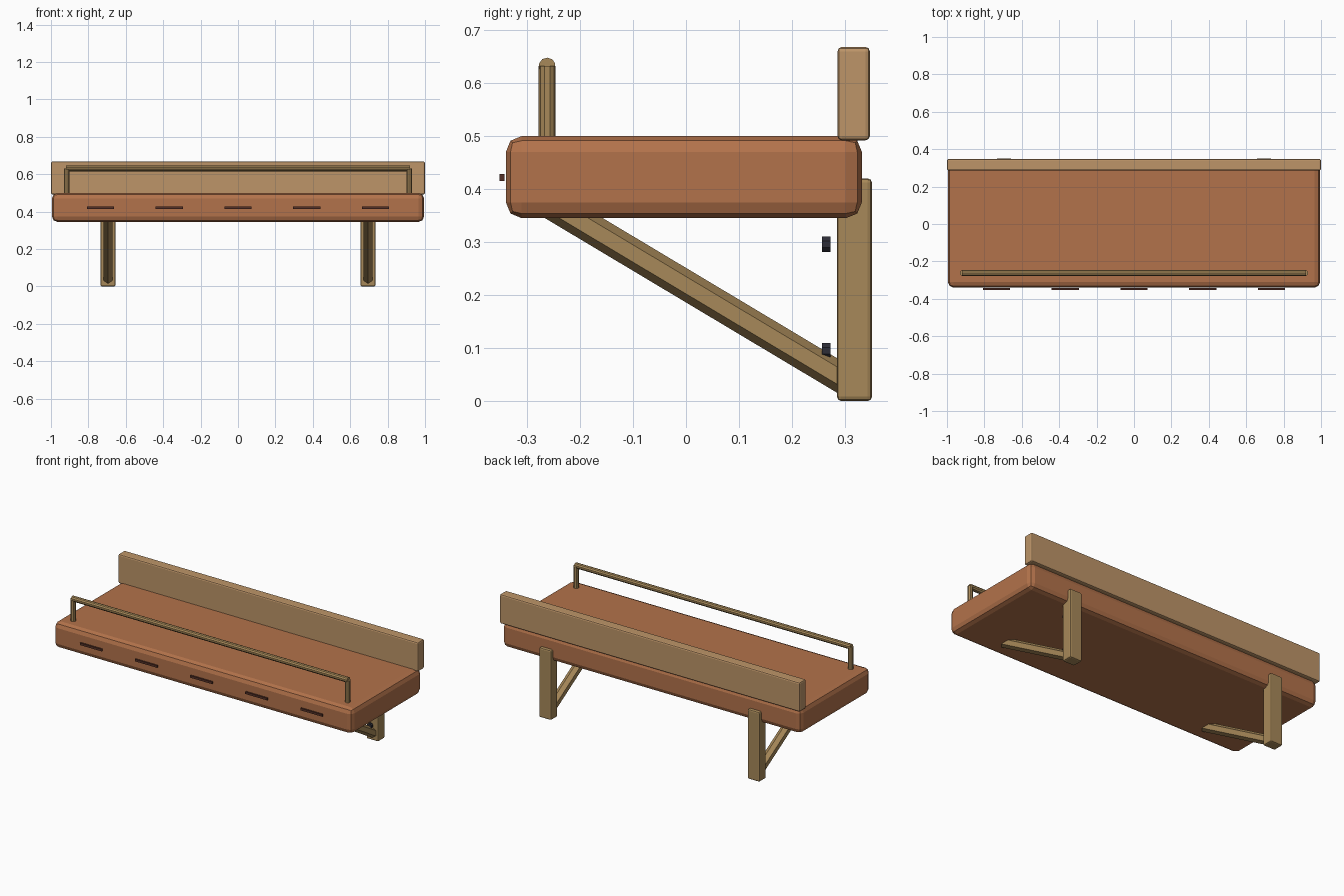
import bpy, math
from mathutils import Vector

if "Cube" in bpy.data.objects:
    bpy.data.objects.remove(bpy.data.objects["Cube"])


def mat(name, r, g, b):
    m = bpy.data.materials.new(name)
    m.diffuse_color = (r, g, b, 1)
    m.use_nodes = True
    m.node_tree.nodes["Principled BSDF"].inputs["Base Color"].default_value = m.diffuse_color
    return m


SLAB = mat("slab_wood", 0.45, 0.17, 0.07)
BOARD = mat("board_wood", 0.51, 0.30, 0.14)
FRAME = mat("frame_wood", 0.39, 0.25, 0.10)
SLOT = mat("slot_dark", 0.09, 0.03, 0.02)
BOLT = mat("bolt_metal", 0.026, 0.026, 0.038)


def box(name, lo, hi, material, bevel=0, segments=1):
    lo, hi = Vector(lo), Vector(hi)
    bpy.ops.mesh.primitive_cube_add(size=1, location=(lo + hi) / 2)
    ob = bpy.context.object
    ob.name = name
    ob.scale = hi - lo
    bpy.ops.object.transform_apply(location=False, rotation=False, scale=True)
    ob.data.materials.append(material)
    if bevel:
        mod = ob.modifiers.new("bevel", "BEVEL")
        mod.width = bevel
        mod.segments = segments
    return ob


def rod(name, a, b, radius, sides, material, spin=0):
    a, b = Vector(a), Vector(b)
    d = b - a
    bpy.ops.mesh.primitive_cylinder_add(vertices=sides, radius=radius, depth=d.length,
                                        location=(a + b) / 2)
    ob = bpy.context.object
    ob.name = name
    # local Y is kept in the vertical plane, so a hexagon keeps flat sides to x
    q = d.to_track_quat('Z', 'Y')
    ob.rotation_euler = q.to_euler()
    if spin:
        ob.rotation_euler.rotate_axis('Z', spin)
    ob.data.materials.append(material)
    return ob


# Thick seat slab and back board
box("seat_slab", (-0.995, -0.34, 0.345), (0.995, 0.332, 0.5), SLAB, 0.03, 2)
box("back_board", (-1, 0.286, 0.492), (1, 0.347, 0.668), BOARD, 0.008, 2)

# Wall brackets: post, diagonal brace, two bolts
for side, s in (("left", -1), ("right", 1)):
    x = 0.695 * s
    box(f"{side}_post", (x - 0.04, 0.285, 0), (x + 0.04, 0.351, 0.42), FRAME, 0.008, 2)
    rod(f"{side}_brace", (x, 0.302, 0.038), (x, -0.255, 0.371), 0.028, 6, FRAME)
    for i, z in enumerate((0.095, 0.296)):
        rod(f"{side}_bolt_{i + 1}", (x, 0.257, z), (x, 0.273, z), 0.016, 8, BOLT, math.pi / 8)
    # Upright of the front rail
    rod(f"{side}_rail_upright", (0.915 * s, -0.262, 0.47), (0.915 * s, -0.262, 0.632),
        0.016, 10, FRAME)

# Front rail
rod("front_rail", (-0.92, -0.262, 0.632), (0.92, -0.262, 0.632), 0.016, 10, FRAME)

# Row of slots in front of the slab edge
for i in range(5):
    x = (i - 2) * 0.3675
    box(f"slot_{i + 1}", (x - 0.073, -0.352, 0.415), (x + 0.073, -0.343, 0.428), SLOT)
